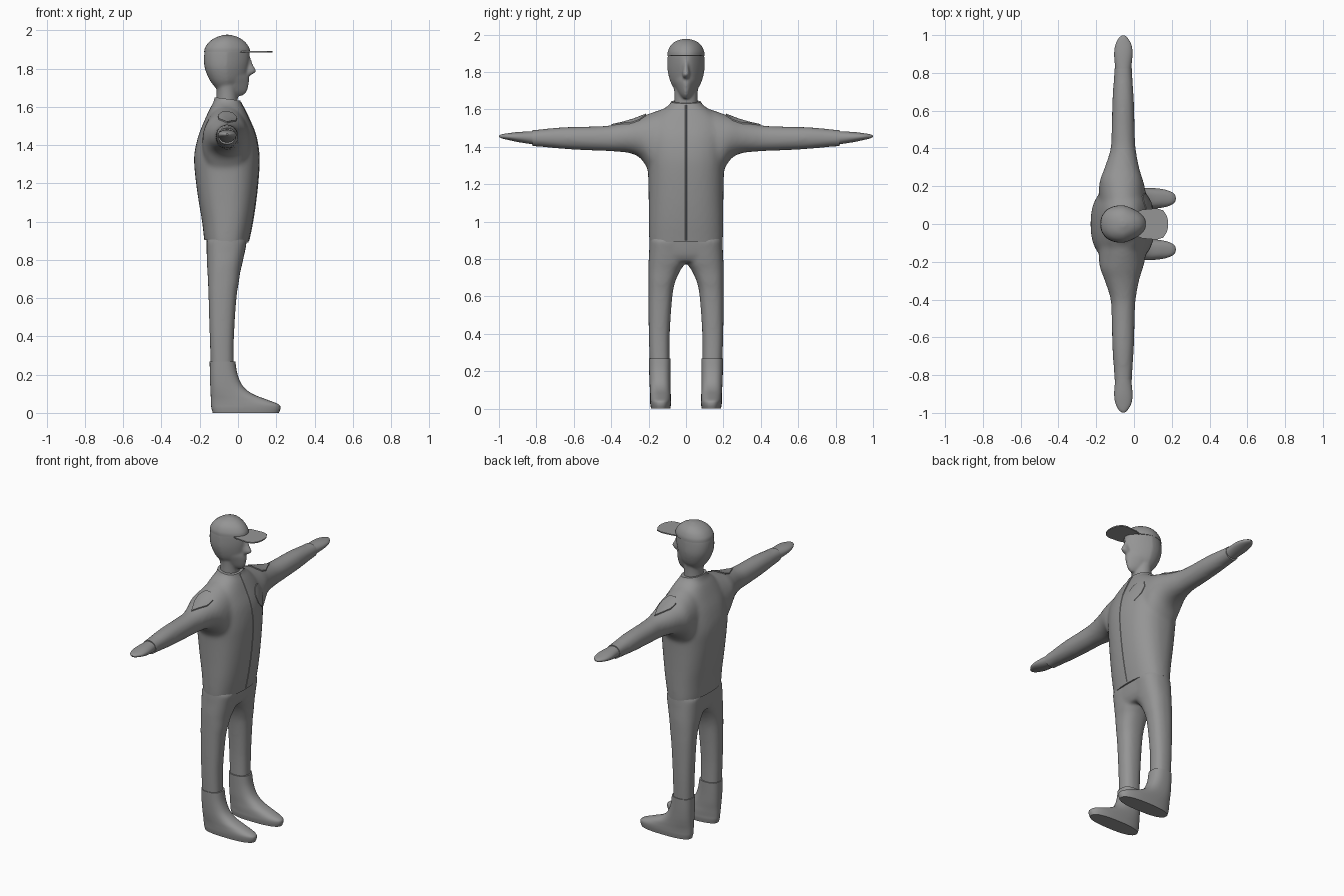
import bpy, bmesh, math
from mathutils import Vector
from mathutils.bvhtree import BVHTree

if "Cube" in bpy.data.objects:
    bpy.data.objects.remove(bpy.data.objects["Cube"])

grey = bpy.data.materials.new("plain_grey")
grey.use_nodes = True
grey.diffuse_color = (0.3, 0.3, 0.3, 1)
grey.node_tree.nodes["Principled BSDF"].inputs["Base Color"].default_value = (0.3, 0.3, 0.3, 1)


def make(name, bm, angle=40):
    """Turn a bmesh into a smooth-shaded object with sharp edges kept."""
    bmesh.ops.recalc_face_normals(bm, faces=bm.faces)
    me = bpy.data.meshes.new(name)
    bm.to_mesh(me)
    bm.free()
    me.materials.clear()
    me.materials.append(grey)
    me.polygons.foreach_set("use_smooth", [True] * len(me.polygons))
    me.set_sharp_from_angle(angle=math.radians(angle))
    ob = bpy.data.objects.new(name, me)
    bpy.context.collection.objects.link(ob)
    return ob


def spline(rows, steps=5):
    """Smooth Catmull-Rom resampling of section rows."""
    out = []
    for i in range(len(rows) - 1):
        a, b, c, d = (rows[max(0, min(len(rows) - 1, i + k))] for k in (-1, 0, 1, 2))
        for s in range(steps):
            t = s / steps
            out.append([0.5 * (2 * q + (r - p) * t + (2 * p - 5 * q + 4 * r - w) * t * t
                               + (3 * q - p - 3 * r + w) * t ** 3)
                        for p, q, r, w in zip(a, b, c, d)])
    return out + [list(rows[-1])]


def loft(bm, rows, axis="z", power=2.3, taper=0.0, side=1, n=36):
    """Rows are (position, u0, u1, v0, v1): x/y extents along z, or x/z along y."""
    rings = []
    for t, u0, u1, v0, v1 in spline(rows):
        ring = []
        for k in range(n):
            a = math.tau * k / n
            c, s = math.cos(a), math.sin(a)
            pu = math.copysign(abs(c) ** (2 / power), c)
            pv = math.copysign(abs(s) ** (2 / power), s) * (1 - taper * max(0, pu))
            u = (u0 + u1) / 2 + pu * (u1 - u0) / 2
            v = (v0 + v1) / 2 + pv * (v1 - v0) / 2
            ring.append(bm.verts.new((u, side * v, t) if axis == "z" else (u, side * t, v)))
        rings.append(ring)
    for a, b in zip(rings, rings[1:]):
        for k in range(n):
            bm.faces.new((a[k], a[(k + 1) % n], b[(k + 1) % n], b[k]))
    bm.faces.new(rings[0])
    bm.faces.new(rings[-1])


def fuse(name, bm, voxel, rounds, cuts=()):
    """Merge overlapping lofts into one soft skin, then trim it with planes."""
    ob = make(name + "_base", bm)
    rm = ob.modifiers.new("merge", "REMESH")
    rm.mode, rm.voxel_size = "VOXEL", voxel
    sm = ob.modifiers.new("soften", "SMOOTH")
    sm.factor, sm.iterations = 0.5, rounds
    dg = bpy.context.evaluated_depsgraph_get()
    me = bpy.data.meshes.new_from_object(ob.evaluated_get(dg))
    out = bmesh.new()
    out.from_mesh(me)
    bpy.data.objects.remove(ob)
    for co, no in cuts:
        res = bmesh.ops.bisect_plane(out, geom=out.verts[:] + out.edges[:] + out.faces[:],
                                     plane_co=co, plane_no=no, clear_outer=True)
        edges = [e for e in res["geom_cut"] if isinstance(e, bmesh.types.BMEdge)]
        bmesh.ops.holes_fill(out, edges=edges)
    return make(name, out)


def sym(rows):
    """Expand (z, x0, x1, half_width) into full section rows."""
    return [(z, a, b, -w, w) for z, a, b, w in rows]


# Jacket: torso and both sleeves in one skin
bm = bmesh.new()
loft(bm, sym([(0.84, -.165, .045, .19), (0.9, -.176, .057, .197), (1.0, -.188, .077, .199),
              (1.12, -.208, .095, .2), (1.25, -.225, .108, .203), (1.35, -.229, .11, .21),
              (1.45, -.207, .094, .215), (1.53, -.175, .062, .2), (1.59, -.148, .034, .14),
              (1.63, -.126, .012, .085), (1.68, -.118, .004, .072)]), power=2.4)
SLEEVE = [(.03, -.17, .05, 1.16, 1.605), (.12, -.185, .063, 1.19, 1.602), (.19, -.186, .058, 1.26, 1.58),
          (.24, -.178, .045, 1.335, 1.562), (.3, -.155, .027, 1.366, 1.54),
          (.4, -.124, .009, 1.376, 1.516), (.5, -.119, .004, 1.38, 1.509), (.65, -.115, 0, 1.388, 1.506),
          (.78, -.107, -.008, 1.4, 1.494), (.87, -.103, -.012, 1.405, 1.487)]
for s in (1, -1):
    loft(bm, SLEEVE, axis="y", power=2.1, side=1) if s == 1 else loft(
        bm, [(-t, *r) for t, *r in SLEEVE], axis="y", power=2.1)
jacket = fuse("jacket", bm, 0.011, 12, [
    ((-.06, 0, .898), (-.06, 0, -1)), ((-.06, 0, 1.642), (.13, 0, 1)),
    ((0, .822, 0), (0, 1, 0)), ((0, -.822, 0), (0, -1, 0))])

# Hands
HAND = [(.79, -.099, -.016, 1.409, 1.484), (.83, -.1, -.014, 1.415, 1.483), (.9, -.105, -.008, 1.426, 1.479),
        (.95, -.098, -.014, 1.437, 1.473), (.985, -.08, -.034, 1.445, 1.467), (.999, -.062, -.05, 1.453, 1.46)]
for s, label in ((1, "left"), (-1, "right")):
    bm = bmesh.new()
    loft(bm, HAND, axis="y", power=2.1, side=1)
    bmesh.ops.scale(bm, vec=(1, s, 1), verts=bm.verts)
    make(label + "_hand", bm)

# Trousers: hips and two legs in one skin
LEG = [(.22, -.142, -.022, .088, .193), (.4, -.148, -.021, .087, .199), (.6, -.154, -.008, .073, .201),
       (.68, -.157, .004, .057, .201), (.74, -.16, .013, .03, .201), (.79, -.163, .025, 0, .2),
       (.9, -.165, .047, -.01, .194)]
bm = bmesh.new()
for s in (1, -1):
    loft(bm, LEG, power=2.4, side=s)
loft(bm, sym([(.785, -.15, .012, .16), (.83, -.164, .034, .195), (.93, -.166, .05, .194)]), power=2.6)
fuse("trousers", bm, 0.01, 8, [((0, 0, .25), (0, 0, -1))])

# Boots with flat soles
BOOT = [(0, -.132, .214, .084, .187), (.025, -.139, .222, .08, .191), (.045, -.141, .212, .08, .192),
        (.07, -.142, .15, .081, .192), (.1, -.143, .075, .083, .193), (.14, -.145, .026, .083, .195),
        (.2, -.147, -.002, .083, .197), (.268, -.148, -.014, .082, .198)]
for s, label in ((1, "left"), (-1, "right")):
    bm = bmesh.new()
    loft(bm, BOOT, power=2.5, side=s)
    make(label + "_boot", bm)

# Head: neck, skull, jaw and nose in one skin
bm = bmesh.new()
loft(bm, sym([(1.6, -.115, 0, .062), (1.68, -.112, -.002, .062), (1.76, -.125, 0, .07)]), power=2)
loft(bm, sym([(1.7, -.118, .005, .055), (1.74, -.148, .036, .08), (1.8, -.173, .052, .097),
              (1.86, -.178, .06, .099), (1.91, -.166, .054, .093), (1.95, -.13, .015, .068),
              (1.968, -.08, -.03, .02)]), taper=.4)
loft(bm, sym([(1.658, -.03, .026, .016), (1.68, -.06, .046, .034), (1.72, -.09, .056, .054),
              (1.76, -.1, .056, .07), (1.8, -.1, .04, .075)]), taper=.5)
loft(bm, sym([(1.762, .02, .06, .014), (1.785, .02, .094, .02), (1.82, .02, .079, .016),
              (1.865, .02, .062, .012)]), power=2)
fuse("head", bm, 0.007, 5)

# Cap crown and thin visor
bm = bmesh.new()
loft(bm, sym([(1.886, -.177, .063, .099), (1.91, -.172, .058, .097), (1.94, -.15, .036, .083),
              (1.963, -.115, .002, .057), (1.975, -.077, -.035, .022), (1.977, -.06, -.052, .004)]), taper=.3)
make("cap_crown", bm)
bm = bmesh.new()
half = [(.0, .06), (.045, .076), (.12, .083), (.155, .072), (.173, .045), (.181, .015)]
outline = half + [(x, -y) for x, y in reversed(half)]
face = bm.faces.new([bm.verts.new((x, y, 1.885)) for x, y in outline])
top = bmesh.ops.extrude_face_region(bm, geom=[face])["geom"]
bmesh.ops.translate(bm, vec=(0, 0, .007), verts=[v for v in top if isinstance(v, bmesh.types.BMVert)])
make("cap_visor", bm, 30)

# Details laid onto the jacket surface
skin = bmesh.new()
skin.from_mesh(jacket.data)
tree = BVHTree.FromBMesh(skin)
skin.free()


def patch(name, outline, centre, place, ray, lift=.007):
    """Drape a filled outline over the jacket with a raised rim."""
    bm = bmesh.new()
    pts = []
    for (a, b), (c, d) in zip(outline, outline[1:] + outline[:1]):
        pts += [(a + (c - a) * k / 4, b + (d - b) * k / 4) for k in range(4)]
    rings = []
    for size, up in ((1, -.004), (1, lift), (.75, lift), (.5, lift), (.25, lift)):
        ring = []
        for p, q in pts:
            start = place(centre[0] + (p - centre[0]) * size, centre[1] + (q - centre[1]) * size)
            hit, normal = tree.ray_cast(start, ray)[:2]
            ring.append(bm.verts.new(hit - ray * up))
        rings.append(ring)
    n = len(pts)
    for a, b in zip(rings, rings[1:]):
        for k in range(n):
            bm.faces.new((a[k], a[(k + 1) % n], b[(k + 1) % n], b[k]))
    bm.faces.new(rings[-1])
    return make(name, bm)


shoulder = [(-.03, .215), (-.005, .25), (-.01, .3), (-.055, .398), (-.1, .3), (-.105, .25), (-.08, .215)]
for s, label in ((1, "left"), (-1, "right")):
    patch(label + "_shoulder_patch", shoulder, (-.055, .29),
          lambda x, y: Vector((x, s * y, 2)), Vector((0, 0, -1)))
chest = [(.112, 1.388), (.15, 1.43), (.165, 1.475), (.148, 1.515), (.112, 1.525), (.076, 1.515),
         (.06, 1.475), (.074, 1.43)]
patch("chest_badge", chest, (.112, 1.46), lambda y, z: Vector((1, y, z)), Vector((-1, 0, 0)), .004)

# Front zip: a fine raised strip down the middle
bm = bmesh.new()
last = None
for k in range(41):
    z = .9 + .725 * k / 40
    hit = tree.ray_cast(Vector((1, 0, z)), Vector((-1, 0, 0)))[0]
    row = [bm.verts.new((hit.x + d, y, z)) for y, d in ((-.006, -.004), (-.004, .003), (.004, .003), (.006, -.004))]
    if last:
        for i in range(3):
            bm.faces.new((last[i], last[i + 1], row[i + 1], row[i]))
    last = row
make("front_zip", bm, 30)
